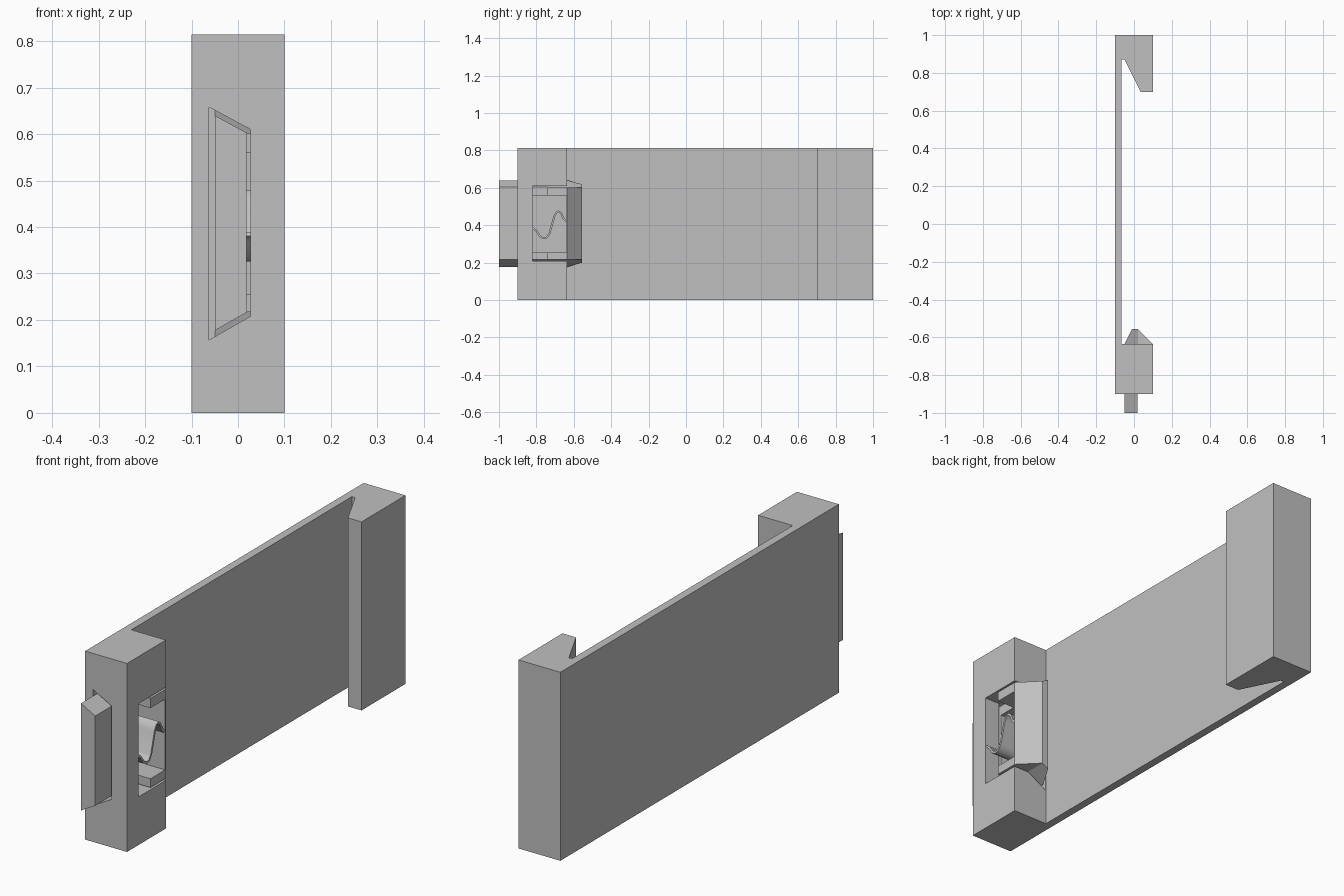
import bpy
import bmesh

cube = bpy.data.objects.get("Cube")
if cube:
    bpy.data.objects.remove(cube, do_unlink=True)

grey = bpy.data.materials.new("plain grey")
grey.use_nodes = True
grey.diffuse_color = (0.53, 0.53, 0.53, 1)
grey.node_tree.nodes["Principled BSDF"].inputs["Base Color"].default_value = (0.53, 0.53, 0.53, 1)


def add_object(name, bm):
    mesh = bpy.data.meshes.new(name)
    bm.to_mesh(mesh)
    bm.free()
    mesh.materials.append(grey)
    obj = bpy.data.objects.new(name, mesh)
    bpy.context.collection.objects.link(obj)
    return obj


def prism(name, outline, axis, start, end):
    """Extrude a 2D outline along the y axis (x, z outline) or z axis (x, y outline)."""
    bm = bmesh.new()
    if axis == "y":
        points = [(a, start, b) for a, b in outline]
        step = (0, end - start, 0)
    else:
        points = [(a, b, start) for a, b in outline]
        step = (0, 0, end - start)
    face = bm.faces.new([bm.verts.new(p) for p in points])
    grown = bmesh.ops.extrude_face_region(bm, geom=[face])["geom"]
    verts = [g for g in grown if isinstance(g, bmesh.types.BMVert)]
    bmesh.ops.translate(bm, verts=verts, vec=step)
    bmesh.ops.recalc_face_normals(bm, faces=bm.faces)
    return add_object(name, bm)


def rectangle(a0, b0, a1, b1):
    return [(a0, b0), (a1, b0), (a1, b1), (a0, b1)]


def combine(obj, cutter, operation):
    """Apply a boolean and discard its helper."""
    cutter.hide_render = True
    mod = obj.modifiers.new("cut", "BOOLEAN")
    mod.operation = operation
    mod.solver = "EXACT"
    mod.object = cutter
    bpy.context.view_layer.objects.active = obj
    bpy.ops.object.modifier_apply(modifier=mod.name)
    bpy.data.objects.remove(cutter, do_unlink=True)


# Holder body: thin back plate with a hooked block and a latch block
body = prism("holder_body", [
    (-0.1, -0.9), (0.1, -0.9), (0.1, -0.635), (-0.065, -0.635), (-0.065, 0.87),
    (-0.05, 0.87), (0.035, 0.7), (0.1, 0.7), (0.1, 1), (-0.1, 1)], "z", 0, 0.814)

# Dovetail channel through the latch block, and the window in its side
channel = prism("channel_cutter", [
    (-0.0625, 0.157), (0.027, 0.208), (0.027, 0.61), (-0.0625, 0.658)], "y", -0.95, -0.6)
combine(body, channel, "DIFFERENCE")
window = prism("window_cutter", rectangle(0, 0.208, 0.2, 0.61), "y", -0.82, -0.6)
combine(body, window, "DIFFERENCE")

# Sliding latch: dovetail section trimmed to the plan outline with a wedge nose
latch = prism("sliding_latch", [
    (-0.05, 0.177), (0.02, 0.217), (0.1, 0.217),
    (0.1, 0.602), (0.02, 0.602), (-0.05, 0.64)], "y", -1.1, -0.5)
plan = prism("plan_cutter", [
    (-0.05, -1), (0.018, -1), (0.018, -0.74), (0.1, -0.74), (0.1, -0.635),
    (0.02, -0.555), (-0.01, -0.555), (-0.05, -0.635)], "z", 0, 0.814)
combine(latch, plan, "INTERSECT")

# Spring pocket, leaving two arms joined to the nose
pocket = prism("pocket_cutter", rectangle(-0.2, 0.255, 0.2, 0.56), "y", -0.82, -0.64)
combine(latch, pocket, "DIFFERENCE")

# Wavy leaf spring inside the pocket
path = [(-0.82, 0.385), (-0.80, 0.37), (-0.78, 0.34), (-0.762, 0.331), (-0.745, 0.334),
        (-0.73, 0.355), (-0.705, 0.445), (-0.695, 0.466), (-0.682, 0.475),
        (-0.668, 0.465), (-0.655, 0.435), (-0.64, 0.42)]
bm = bmesh.new()
rows = [[bm.verts.new((x, y, z)) for x in (-0.045, 0.097)] for y, z in path]
for (a, b), (c, d) in zip(rows, rows[1:]):
    bm.faces.new((a, b, d, c))
spring = add_object("leaf_spring", bm)
thick = spring.modifiers.new("thickness", "SOLIDIFY")
thick.thickness = 0.01
thick.offset = 0
bpy.context.view_layer.objects.active = spring
bpy.ops.object.modifier_apply(modifier=thick.name)
bpy.ops.object.select_all(action="DESELECT")
spring.select_set(True)
bpy.ops.object.shade_smooth_by_angle(angle=0.9)
